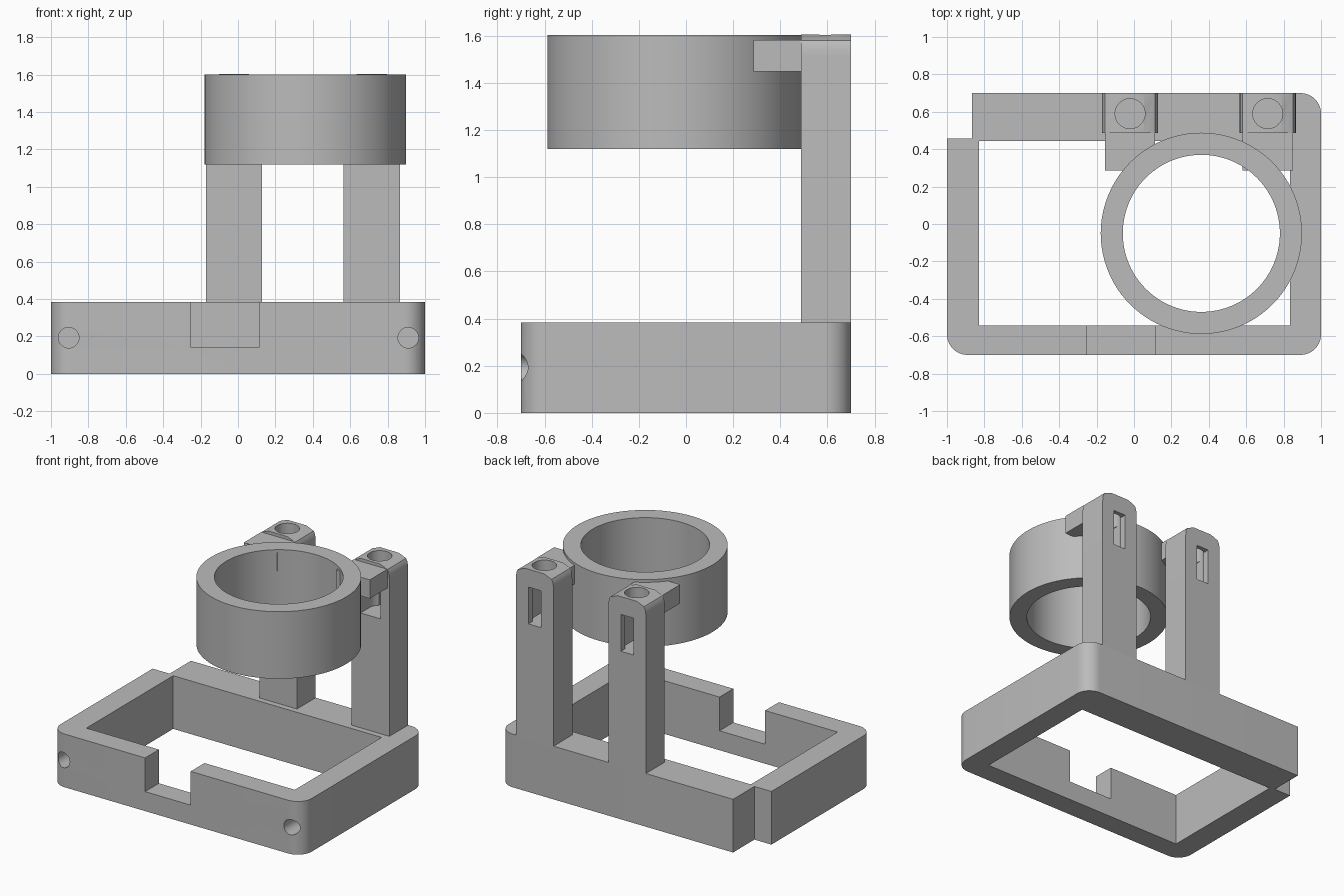
import bpy, bmesh
from math import sin, cos, pi, radians
from mathutils import Matrix, Vector

cube = bpy.data.objects.get("Cube")
if cube:
    bpy.data.objects.remove(cube, do_unlink=True)

grey = bpy.data.materials.new("plain grey")
grey.use_nodes = True
grey.diffuse_color = (0.5, 0.5, 0.5, 1)
grey.node_tree.nodes["Principled BSDF"].inputs["Base Color"].default_value = grey.diffuse_color


def finish(name, bm):
    bmesh.ops.recalc_face_normals(bm, faces=bm.faces)
    mesh = bpy.data.meshes.new(name)
    bm.to_mesh(mesh)
    bm.free()
    obj = bpy.data.objects.new(name, mesh)
    mesh.materials.append(grey)
    bpy.context.collection.objects.link(obj)
    return obj


def extrude(name, points, direction):
    """Solid made by sweeping a closed outline along a direction."""
    bm = bmesh.new()
    face = bm.faces.new([bm.verts.new(p) for p in points])
    new = bmesh.ops.extrude_face_region(bm, geom=[face])["geom"]
    verts = [v for v in new if isinstance(v, bmesh.types.BMVert)]
    bmesh.ops.translate(bm, verts=verts, vec=Vector(direction))
    return finish(name, bm)


def box(name, x, y, z):
    pts = [(x[0], y[0], z[0]), (x[1], y[0], z[0]), (x[1], y[1], z[0]), (x[0], y[1], z[0])]
    return extrude(name, pts, (0, 0, z[1] - z[0]))


def cylinder(name, centre, radius, depth, sides=48, along_y=False):
    bm = bmesh.new()
    turn = Matrix.Rotation(radians(90), 4, "X") if along_y else Matrix()
    bmesh.ops.create_cone(bm, cap_ends=True, segments=sides, radius1=radius, radius2=radius,
                          depth=depth, matrix=Matrix.Translation(centre) @ turn)
    return finish(name, bm)


def cut(obj, cutters):
    bpy.context.view_layer.objects.active = obj
    for c in cutters:
        c.hide_render = True
        mod = obj.modifiers.new("cut", "BOOLEAN")
        mod.operation, mod.solver, mod.object = "DIFFERENCE", "EXACT", c
        bpy.ops.object.modifier_apply(modifier=mod.name)
        bpy.data.objects.remove(c, do_unlink=True)


def smooth(obj):
    bpy.ops.object.select_all(action="DESELECT")
    obj.select_set(True)
    bpy.context.view_layer.objects.active = obj
    bpy.ops.object.shade_smooth_by_angle(angle=radians(30))


def corner(cx, cy, start, r=0.11, steps=10):
    angles = [radians(start + 90 * i / steps) for i in range(steps + 1)]
    return [(cx + r * cos(a), cy + r * sin(a), 0) for a in angles]


# Base frame: three rounded corners and one stepped corner
outline = corner(-0.89, -0.59, 180) + corner(0.89, -0.59, 270) + corner(0.89, 0.59, 0)
outline += [(-0.865, 0.7, 0), (-0.865, 0.457, 0), (-1, 0.457, 0)]
base = extrude("base_frame", outline, (0, 0, 0.383))
cut(base, [
    box("opening_cutter", (-0.828, 0.833), (-0.543, 0.445), (-0.1, 0.5)),
    box("front_notch_cutter", (-0.25, 0.113), (-0.8, -0.5), (0.14, 0.5)),
    *[cylinder("screw_hole_cutter", (x, -0.6, 0.193), 0.055, 0.4, 32, True)
      for x in (-0.905, 0.91)],
])
smooth(base)

# Ring holder
RING = (0.36, -0.05, 1.36)
ring = cylinder("ring", RING, 0.538, 0.483, 96)
cut(ring, [cylinder("bore_cutter", RING, 0.42, 0.8, 96)])
smooth(ring)

# Two posts with screw wells, nut slots and arms reaching to the ring
half_profile = [(0.15, 0.37), (0.15, 1.51), (0.148, 1.54), (0.143, 1.563),
                (0.134, 1.58), (0.075, 1.604)]
for side, cx in (("right", -0.021), ("left", 0.715)):
    profile = [(cx + x, 0.487, z) for x, z in half_profile]
    profile += [(cx - x, 0.487, z) for x, z in reversed(half_profile)]
    post = extrude(side + "_post", profile, (0, 0.213, 0))
    cut(post, [
        cylinder("well_cutter", (cx, 0.59, 1.51), 0.08, 0.6),
        box("front_slot_cutter", (cx - 0.08, cx + 0.08), (0.4, 0.59), (1.21, 1.45)),
        box("rear_slot_cutter", (cx - 0.05, cx + 0.05), (0.59, 0.8), (1.21, 1.475)),
    ])
    smooth(post)
    box(side + "_arm", (cx - 0.134, cx + 0.134), (0.287, 0.488), (1.447, 1.582))
